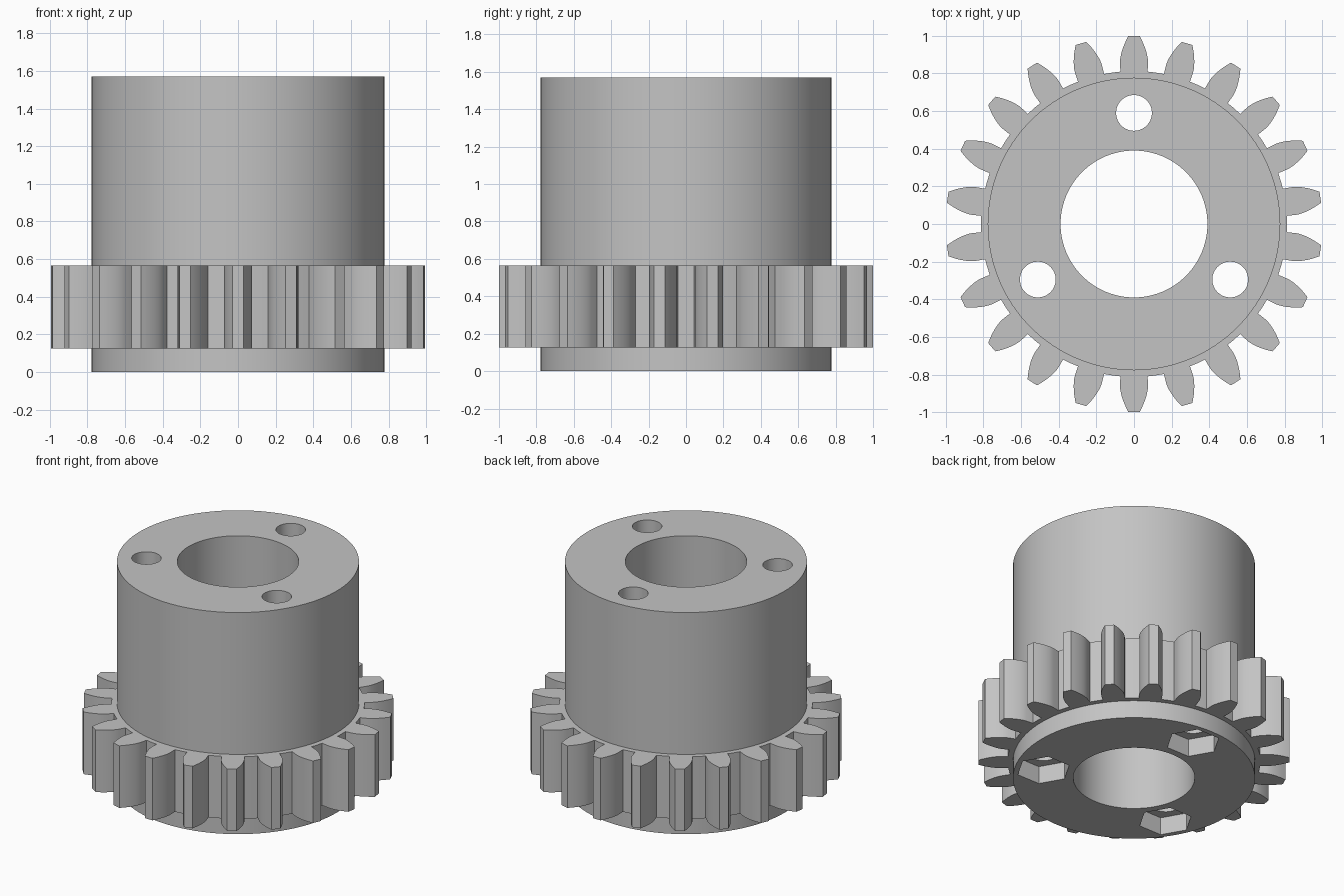
import bpy, bmesh, math
from mathutils import Matrix

if "Cube" in bpy.data.objects:
    bpy.data.objects.remove(bpy.data.objects["Cube"], do_unlink=True)

HEIGHT = 1.57
HUB_RADIUS = 0.777
GEAR_BOTTOM, GEAR_TOP = 0.125, 0.565
TEETH = 22

grey = bpy.data.materials.new("plain_grey")
grey.use_nodes = True
colour = (0.55, 0.55, 0.55, 1)
grey.diffuse_color = colour
grey.node_tree.nodes["Principled BSDF"].inputs["Base Color"].default_value = colour


def make_object(name, bm):
    mesh = bpy.data.meshes.new(name)
    bmesh.ops.recalc_face_normals(bm, faces=bm.faces)
    bm.to_mesh(mesh)
    bm.free()
    mesh.materials.append(grey)
    obj = bpy.data.objects.new(name, mesh)
    bpy.context.collection.objects.link(obj)
    return obj


def prism(name, radius, bottom, top, sides, x=0, y=0, turn=0):
    bm = bmesh.new()
    place = Matrix.Translation((x, y, (bottom + top) / 2)) @ Matrix.Rotation(turn, 4, "Z")
    bmesh.ops.create_cone(bm, cap_ends=True, segments=sides, radius1=radius,
                          radius2=radius, depth=top - bottom, matrix=place)
    return make_object(name, bm)


def activate(obj):
    bpy.ops.object.select_all(action="DESELECT")
    obj.select_set(True)
    bpy.context.view_layer.objects.active = obj


def cut(target, cutter):
    mod = target.modifiers.new("cut", "BOOLEAN")
    mod.operation = "DIFFERENCE"
    mod.solver = "EXACT"
    mod.object = cutter
    activate(target)
    bpy.ops.object.modifier_apply(modifier=mod.name)
    bpy.data.objects.remove(cutter, do_unlink=True)


# Hub with central bore, three bolt holes and hexagonal nut pockets below
hub = prism("hub", HUB_RADIUS, 0, HEIGHT, 128)
cut(hub, prism("bore_cutter", 0.39, -0.1, HEIGHT + 0.1, 96))
for i in range(3):
    a = math.pi / 2 + i * math.tau / 3
    x, y = 0.59 * math.cos(a), 0.59 * math.sin(a)
    cut(hub, prism("bolt_cutter", 0.095, -0.1, HEIGHT + 0.1, 48, x, y))
    # a hexagon corner points away from the axis
    cut(hub, prism("nut_cutter", 0.175, -0.1, GEAR_BOTTOM, 6, x, y, a))

# Involute tooth flank as (radius, half angle), from root to tip
PITCH_RADIUS = TEETH / (TEETH + 2)
ROOT_RADIUS = PITCH_RADIUS - 1.25 / (TEETH / 2 + 1)
PRESSURE = math.radians(20)
BASE_RADIUS = PITCH_RADIUS * math.cos(PRESSURE)


def involute(radius):
    p = math.acos(BASE_RADIUS / radius)
    return math.tan(p) - p


base_half = math.pi / (2 * TEETH) + math.tan(PRESSURE) - PRESSURE
flank = [(ROOT_RADIUS, base_half + 0.003)]
for k in range(8):
    r = BASE_RADIUS + (1 - BASE_RADIUS) * k / 7
    flank.append((r, base_half - involute(max(r, BASE_RADIUS + 1e-9))))

outline = []
for t in range(TEETH):
    a = math.pi / 2 + t * math.tau / TEETH
    outline += [(r, a - h) for r, h in flank]
    outline += [(r, a + h) for r, h in reversed(flank)]
    outline.append((ROOT_RADIUS, a + math.pi / TEETH))

# Toothed ring around the hub
bm = bmesh.new()


def loop(points, z):
    return [bm.verts.new((r * math.cos(a), r * math.sin(a), z)) for r, a in points]


inner = [(HUB_RADIUS - 0.007, a) for r, a in outline]
rings = [loop(outline, GEAR_BOTTOM), loop(outline, GEAR_TOP),
         loop(inner, GEAR_TOP), loop(inner, GEAR_BOTTOM)]
for j in range(4):
    p, q = rings[j], rings[(j + 1) % 4]
    for i in range(len(p)):
        n = (i + 1) % len(p)
        bm.faces.new((p[i], p[n], q[n], q[i]))
ring = make_object("gear_ring", bm)

for obj in (hub, ring):
    activate(obj)
    bpy.ops.object.shade_smooth_by_angle(angle=math.radians(25))
